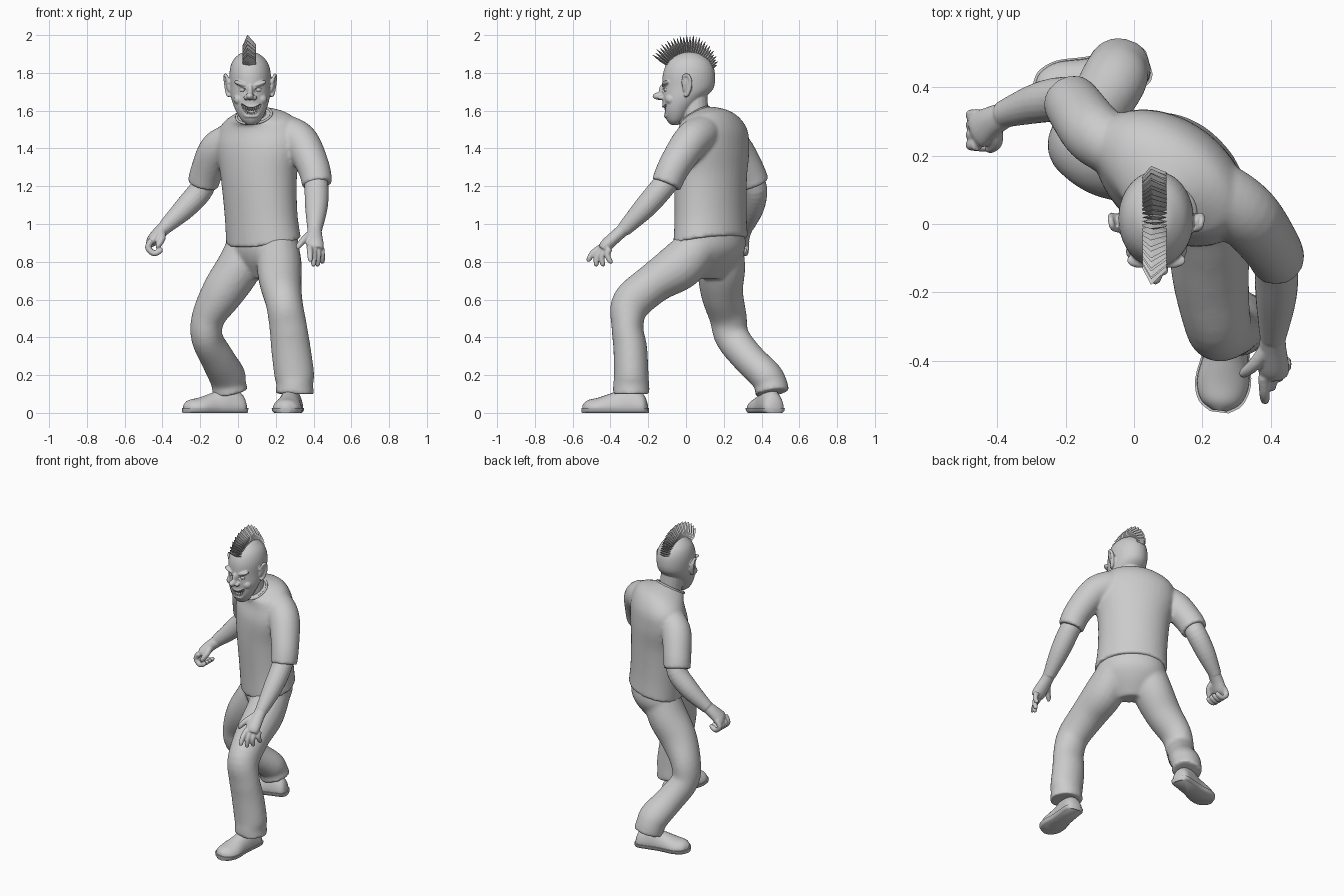
import bpy, bmesh, math
from mathutils import Vector, Matrix


def spline(rows, steps):
    """Catmull-Rom through rows of numbers of any length."""
    out = []
    for i in range(len(rows) - 1):
        p = [rows[min(max(i + k, 0), len(rows) - 1)] for k in (-1, 0, 1, 2)]
        for s in range(steps):
            t = s / steps
            out.append([0.5 * (2 * b + (c - a) * t + (2 * a - 5 * b + 4 * c - d) * t * t
                        + (3 * b - a - 3 * c + d) * t ** 3) for a, b, c, d in zip(*p)])
    return out + [list(rows[-1])]


def loft(bm, rings):
    vs = [[bm.verts.new(p) for p in r] for r in rings]
    n = len(vs[0])
    for r, q in zip(vs, vs[1:]):
        for i in range(n):
            bm.faces.new((r[i], r[(i + 1) % n], q[(i + 1) % n], q[i]))
    bm.faces.new(vs[0][::-1])
    bm.faces.new(vs[-1])


def tube(bm, rows, n=20, steps=5, side=(1, 0, 0), floor=None):
    """Rows are x, y, z, radius along side, (other radius)."""
    rows = spline([tuple(r) if len(r) == 5 else (*r, r[3]) for r in rows], steps)
    c = [Vector(r[:3]) for r in rows]
    rings = []
    for i, r in enumerate(rows):
        t = (c[min(i + 1, len(c) - 1)] - c[max(i - 1, 0)]).normalized()
        u = Vector(side)
        u = (u - t * u.dot(t)).normalized()
        v = t.cross(u)
        ring = [c[i] + u * max(r[3], .001) * math.cos(a) + v * max(r[4], .001) * math.sin(a)
                for a in (math.tau * k / n for k in range(n))]
        if floor is not None:
            for p in ring:
                p.z = max(p.z, floor)
        rings.append(ring)
    loft(bm, rings)


def stack(bm, rows, n=40, steps=5):
    """Level ellipses: x, y, z, half width, half depth, turn in degrees, tilt."""
    rings = []
    for x, y, z, a, b, turn, tilt in spline(rows, steps):
        ca, sa = math.cos(math.radians(turn)), math.sin(math.radians(turn))
        ring = []
        for k in range(n):
            p, q = a * math.cos(math.tau * k / n), b * math.sin(math.tau * k / n)
            ring.append(Vector((x + p * ca - q * sa, y + p * sa + q * ca, z + tilt * q)))
        rings.append(ring)
    loft(bm, rings)


def blob(bm, c, r, ry=0):
    m = Matrix.Translation(c) @ Matrix.Rotation(ry, 4, 'Y') @ Matrix.Diagonal((*r, 1))
    bmesh.ops.create_uvsphere(bm, u_segments=20, v_segments=12, radius=1, matrix=m)


def finish(name, bm, voxel=0, relax=3, smooth=True):
    bmesh.ops.recalc_face_normals(bm, faces=bm.faces)
    me = bpy.data.meshes.new(name)
    bm.to_mesh(me)
    bm.free()
    ob = bpy.data.objects.new(name, me)
    bpy.context.collection.objects.link(ob)
    bpy.ops.object.select_all(action='DESELECT')
    ob.select_set(True)
    bpy.context.view_layer.objects.active = ob
    if smooth:
        bpy.ops.object.shade_smooth_by_angle(angle=math.radians(50))
    if voxel:  # fuse overlapping volumes into one skin
        ob.modifiers.clear()
        m = ob.modifiers.new("fuse", 'REMESH')
        m.mode, m.voxel_size, m.use_smooth_shade = 'VOXEL', voxel, True
        s = ob.modifiers.new("relax", 'SMOOTH')
        s.factor, s.iterations = 0.5, relax
    return ob


# Shirt: twisted torso and two sleeves
bm = bmesh.new()
stack(bm, [(.135, .13, .908, .225, .166, -45, .2), (.122, .13, 1.05, .215, .165, -44, .1),
           (.11, .13, 1.25, .222, .17, -40, 0), (.108, .135, 1.4, .25, .168, -36, 0),
           (.11, .138, 1.5, .238, .15, -34, .1), (.108, .108, 1.56, .185, .122, -30, .3),
           (.085, .045, 1.577, .098, .075, -18, .6)])
tube(bm, [(.20, .09, 1.49, .095), (.26, .075, 1.475, .10), (.335, .02, 1.43, .097), (.40, -.065, 1.3, .086),
          (.42, -.105, 1.208, .081)])
tube(bm, [(-.02, .20, 1.46, .08), (-.11, .26, 1.40, .092), (-.165, .33, 1.28, .087), (-.185, .36, 1.21, .083)])
finish("shirt", bm, .010, 7)

# Collar band
bm = bmesh.new()
loop = []
for k in range(25):
    a, t = math.tau * k / 24, math.radians(-18)
    p, q = .095 * math.cos(a), .074 * math.sin(a)
    loop.append((.085 + p * math.cos(t) - q * math.sin(t), .045 + p * math.sin(t) + q * math.cos(t),
                 1.575 + .6 * q, .007))
tube(bm, loop, n=8, steps=2, side=(0, 0, 1))
finish("collar", bm)

# Trousers: pelvis and two legs with loose cuffs
bm = bmesh.new()
stack(bm, [(.135, .13, .98, .20, .145, -45, 0), (.135, .13, .88, .212, .15, -47, 0),
           (.13, .125, .80, .175, .118, -48, 0), (.125, .12, .71, .08, .05, -48, 0)])
tube(bm, [(.208, .075, .89, .113), (.218, -.03, .78, .12, .127), (.225, -.165, .69, .112, .108),
          (.245, -.29, .58, .098, .105), (.265, -.31, .46, .1, .085), (.28, -.295, .34, .105, .09),
          (.298, -.29, .2, .106, .092), (.300, -.29, .15, .098, .096), (.300, -.29, .10, .104, .099)])
tube(bm, [(.055, .19, .89, .113), (.005, .187, .77, .12, .127), (-.08, .19, .64, .113, .113),
          (-.155, .222, .51, .09, .1), (-.165, .245, .40, .084, .092), (-.11, .33, .29, .09, .087),
          (-.06, .42, .20, .098, .088), (-.05, .447, .155, .092, .088), (-.04, .457, .105, .095, .092)])
finish("trousers", bm, .010, 10)

# Shoes: rounded upper on a flat sole
plan = [(0, .03, .05), (.07, .056, .10), (.3, .06, .14), (.5, .064, .11), (.75, .077, .08),
        (.92, .06, .066), (1, .022, .045)]
for name, heel, toe in (("left", (.292, -.205, 0), (.25, -.545, 0)), ("right", (.04, .47, 0), (-.285, .375, 0))):
    heel, toe = Vector(heel), Vector(toe)
    across = (toe - heel).normalized().cross(Vector((0, 0, 1)))
    bm = bmesh.new()
    tube(bm, [(*heel.lerp(toe, f)[:2], .022, h - .02, w) for f, w, h in plan],
         n=24, side=(0, 0, 1), floor=.018)
    finish(name + "_shoe", bm)
    bm = bmesh.new()
    rows = spline(plan, 4)
    levels = []
    for z, g in ((0, -.008), (.01, .002), (.026, .005)):
        ends = [(heel.lerp(toe, f * 1.03 - .015), across * (w + g)) for f, w, h in rows]
        levels.append([p + s + Vector((0, 0, z)) for p, s in ends]
                      + [p - s + Vector((0, 0, z)) for p, s in ends[::-1]])
    loft(bm, levels)
    finish(name + "_sole", bm)

# Left arm with an open hand
bm = bmesh.new()
tube(bm, [(.40, -.06, 1.28, .06), (.415, -.12, 1.2, .064), (.415, -.215, 1.09, .06), (.406, -.33, .97, .039)])
tube(bm, [(.407, -.31, .99, .036), (.405, -.36, .945, .04, .034), (.408, -.42, .89, .046, .034),
          (.41, -.44, .865, .04, .026)])
for kx, ky, kz, tx, ty, tz in ((.380, -.445, .88, .383, -.515, .80), (.402, -.44, .87, .40, -.475, .775),
                               (.424, -.425, .865, .422, -.44, .775), (.442, -.405, .87, .447, -.40, .79)):
    tube(bm, [(kx, ky, kz, .018), ((kx + tx) / 2, (ky + ty) / 2 - .014, (kz + tz) / 2 + .006, .016),
              (tx, ty, tz + .01, .013), (tx, ty, tz, .005)], n=10)
tube(bm, [(.39, -.36, .95, .023), (.352, -.41, .92, .019), (.322, -.435, .885, .015), (.316, -.44, .865, .005)], n=10)
finish("left_arm", bm, .0055, 2)

# Right arm with a curled hand
bm = bmesh.new()
tube(bm, [(-.17, .33, 1.28, .06), (-.19, .365, 1.19, .064), (-.275, .355, 1.09, .06), (-.385, .32, .985, .039)])
tube(bm, [(-.37, .322, .995, .037), (-.415, .30, .955, .045, .035), (-.45, .278, .915, .055, .033),
          (-.465, .268, .90, .05, .022)], side=(0, 1, 0))
for i in range(4):
    y = .318 - .029 * i
    tube(bm, [(-.457, y, .915, .018), (-.476, y, .875, .017), (-.446, y - .004, .845, .016),
              (-.412, y - .006, .858, .014), (-.406, y - .006, .873, .006)], n=10, side=(0, 1, 0))
tube(bm, [(-.405, .28, .955, .022), (-.402, .24, .925, .019), (-.42, .222, .89, .016), (-.432, .22, .872, .006)], n=10)
finish("right_arm", bm, .0055, 2)

# Head: skull, neck, brows, nose, cheeks, lips and ears
bm = bmesh.new()
stack(bm, [(.07, -.06, 1.525, .022, .02, 0, 0), (.07, -.055, 1.55, .052, .047, 0, 0),
           (.068, -.043, 1.6, .08, .077, 0, 0), (.066, -.017, 1.66, .1, .108, 0, 0),
           (.065, .01, 1.72, .107, .136, 0, 0), (.064, .016, 1.8, .109, .137, 0, 0),
           (.062, .018, 1.86, .092, .112, 0, 0), (.06, .018, 1.9, .052, .062, 0, 0),
           (.06, .018, 1.912, .012, .015, 0, 0)])
tube(bm, [(.085, .06, 1.535, .066, .055), (.08, .048, 1.58, .070), (.068, .04, 1.7, .072)])
blob(bm, (.063, -.142, 1.677), (.021, .035, .02))
blob(bm, (.065, -.122, 1.705), (.016, .022, .035))
blob(bm, (.07, -.073, 1.55), (.03, .025, .022))
for s in (-1, 1):
    blob(bm, (.065 + s * .022, -.132, 1.669), (.014, .018, .012))
    blob(bm, (.065 + s * .045, -.106, 1.74), (.044, .023, .013), -s * .35)
    blob(bm, (.065 + s * .055, -.08, 1.66), (.034, .03, .03))
    x = .065 + s * .112
    blob(bm, (x + s * .004, .005, 1.735), (.013, .026, .05), s * .2)
    tube(bm, [(x, -.018, 1.745, .008), (x + s * .015, -.010, 1.782, .009), (x + s * .021, .012, 1.785, .009),
              (x + s * .018, .024, 1.745, .010), (x + s * .006, .008, 1.69, .012), (x, -.01, 1.68, .008)], n=10)
for z, y in ((1.622, -.120), (1.571, -.110)):
    tube(bm, [(.014, -.090, 1.638, .006), (.035, y + .009, z + .006, .007), (.07, y, z, .007),
              (.105, y + .009, z + .006, .007), (.126, -.090, 1.638, .006)], n=10, side=(0, 1, 0))
head = finish("head", bm, .0042, 3)

# Hollows for the grinning mouth and the eyes
bm = bmesh.new()
tube(bm, [(.02, -.105, 1.634, .012, .003), (.045, -.118, 1.606, .03, .015), (.07, -.122, 1.597, .03, .019),
          (.095, -.118, 1.606, .03, .015), (.12, -.105, 1.634, .012, .003)], n=16, side=(0, 1, 0))
for s in (-1, 1):
    blob(bm, (.065 + s * .043, -.128, 1.711), (.026, .022, .013), -s * .25)
cut = finish("hollow_cutter", bm)
cut.hide_render = cut.hide_viewport = True
m = head.modifiers.new("hollows", 'BOOLEAN')
m.operation, m.solver, m.object = 'DIFFERENCE', 'EXACT', cut

# Eyeballs and pointed teeth
bm = bmesh.new()
for s in (-1, 1):
    blob(bm, (.065 + s * .043, -.1, 1.711), (.017, .017, .015))
finish("eyes", bm)
bm = bmesh.new()
for i in range(-3, 4):
    d = i * .012
    x, y = .07 + d, -.109 + 6 * d * d
    for z, h in ((1.617 + 5 * d * d, -.02), (1.575 + 18 * d * d, .017)):
        tube(bm, [(x, y, z, .006), (x, y, z + h * .6, .005), (x, y, z + h, .001)], n=6, steps=1)
finish("teeth", bm)

# Mohawk: a fan of thin pointed blades
bm = bmesh.new()
for i in range(28):
    f = i / 27
    a = math.radians(-58 + 124 * f)
    d = Vector((0, math.sin(a), math.cos(a)))
    c = Vector((.06, .015, 1.775))
    tip = .226 - .055 * max(0, (f - .55) / .45) - .008 * (i % 2)
    mid = .12 + (tip - .12) * .5
    tube(bm, [(*(c + d * .12), .034, .010), (*(c + d * mid), .036, .009),
              (*(c + d * tip + Vector((-.01, 0, 0))), .001, .001)], n=4, steps=1)
finish("mohawk", bm, smooth=False)
